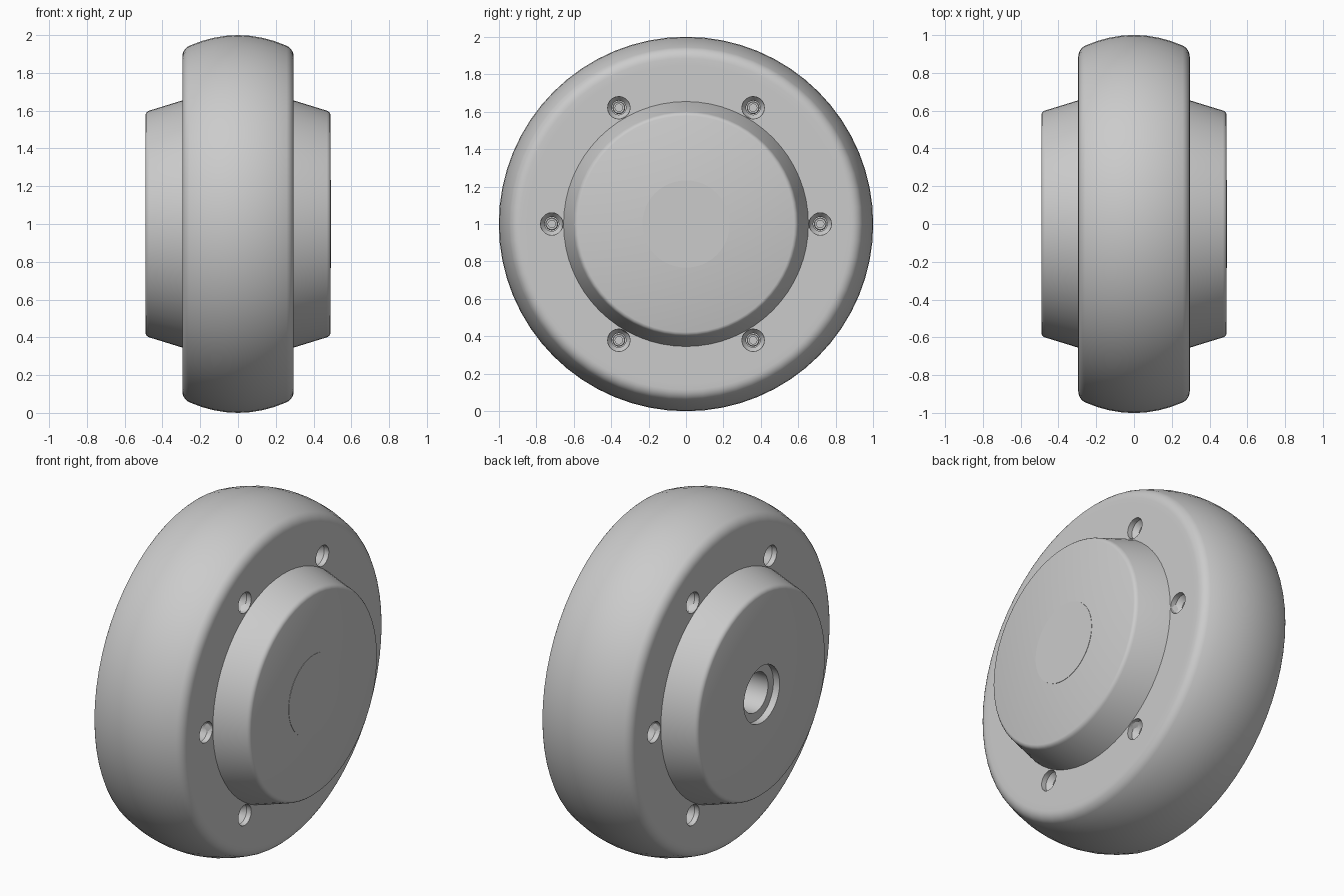
import bpy, bmesh, math
from mathutils import Matrix, Vector

if "Cube" in bpy.data.objects:
    bpy.data.objects.remove(bpy.data.objects["Cube"], do_unlink=True)

grey = bpy.data.materials.new("light grey")
grey.use_nodes = True
colour = (0.6, 0.6, 0.6, 1)
grey.diffuse_color = colour
grey.node_tree.nodes["Principled BSDF"].inputs["Base Color"].default_value = colour

CENTRE = Vector((0, 0, 1))
HALF = 0.295           # half width of the rim
FACE = 0.49            # hub face distance from the middle


def lathe(bm, profile, sides, centre=CENTRE, flip=1, ring=False):
    """Turn (x, radius) points about an axis parallel to x."""
    rows = []
    for x, r in profile:
        if r == 0:
            rows.append([bm.verts.new(centre + Vector((flip * x, 0, 0)))] * sides)
        else:
            rows.append([bm.verts.new(centre + Vector((
                flip * x, r * math.cos(math.tau * i / sides),
                r * math.sin(math.tau * i / sides)))) for i in range(sides)])
    pairs = list(zip(rows, rows[1:]))
    if ring:
        pairs.append((rows[-1], rows[0]))
    for a, b in pairs:
        for i in range(sides):
            j = (i + 1) % sides
            bm.faces.new(list(dict.fromkeys((a[i], a[j], b[j], b[i]))))


def finish(bm, name):
    bmesh.ops.recalc_face_normals(bm, faces=bm.faces)
    mesh = bpy.data.meshes.new(name)
    bm.to_mesh(mesh)
    bm.free()
    obj = bpy.data.objects.new(name, mesh)
    bpy.context.collection.objects.link(obj)
    mesh.materials.append(grey)
    return obj


def smooth(obj):
    bpy.ops.object.select_all(action='DESELECT')
    obj.select_set(True)
    bpy.context.view_layer.objects.active = obj
    bpy.ops.object.shade_smooth_by_angle(angle=math.radians(35))


# Rim: flat sides, rounded shoulders and a crowned tread
half = [(HALF, 0.62), (HALF, 0.85)]
for k in range(6):
    a = math.radians(13 * k)
    half.append((HALF - 0.065 + 0.065 * math.cos(a), 0.885 + 0.065 * math.sin(a)))
half += [(x, 1 - 0.85 * x * x) for x in (0.19, 0.13, 0.065)]
bm = bmesh.new()
lathe(bm, half + [(0, 1)] + [(-x, r) for x, r in reversed(half)], 64, ring=True)
rim = finish(bm, "rim")

# Six countersunk holes on each side
spots = [CENTRE + Matrix.Rotation(math.tau * i / 6, 3, 'X') @ Vector((0, 0.717, 0))
         for i in range(6)]
bm = bmesh.new()
for spot in spots:
    for side in (1, -1):
        lathe(bm, [(HALF + 0.02, 0), (HALF + 0.02, 0.06), (HALF - 0.03, 0.06),
                   (HALF - 0.06, 0.038), (HALF - 0.1, 0.038), (HALF - 0.1, 0)],
              20, spot, side)
cutter = finish(bm, "hole_cutter")
cutter.hide_render = True
cut = rim.modifiers.new("holes", 'BOOLEAN')
cut.object = cutter
cut.operation = 'DIFFERENCE'
cut.solver = 'EXACT'
bpy.context.view_layer.objects.active = rim
bpy.ops.object.modifier_apply(modifier="holes")
bpy.data.objects.remove(cutter, do_unlink=True)
smooth(rim)

# Recessed bolts with a shallow socket
bm = bmesh.new()
for spot in spots:
    for side in (1, -1):
        lathe(bm, [(HALF - 0.11, 0.034), (HALF - 0.065, 0.034), (HALF - 0.06, 0.03),
                   (HALF - 0.06, 0.02), (HALF - 0.08, 0.02), (HALF - 0.08, 0)],
              16, spot, side)
smooth(finish(bm, "bolts"))

# Hub: tapered drum on both sides, stepped bore open on the -x side
drum = [(0.25, 0.668), (FACE - 0.02, 0.6), (FACE - 0.012, 0.596),
        (FACE - 0.004, 0.589), (FACE, 0.578)]
bm = bmesh.new()
lathe(bm, [(FACE, 0)] + drum[::-1] + [(0.25, 0.63), (-0.25, 0.63)]
      + [(-x, r) for x, r in drum]
      + [(-FACE, 0.165), (-FACE + 0.04, 0.165), (-FACE + 0.04, 0.115),
         (FACE - 0.06, 0.115), (FACE - 0.06, 0)], 64)
smooth(finish(bm, "hub"))

# Thin cap closing the bore on the +x side
bm = bmesh.new()
lathe(bm, [(FACE - 0.004, 0), (FACE - 0.004, 0.233), (FACE + 0.002, 0.233),
           (FACE + 0.002, 0)], 48)
smooth(finish(bm, "axle_cap"))
